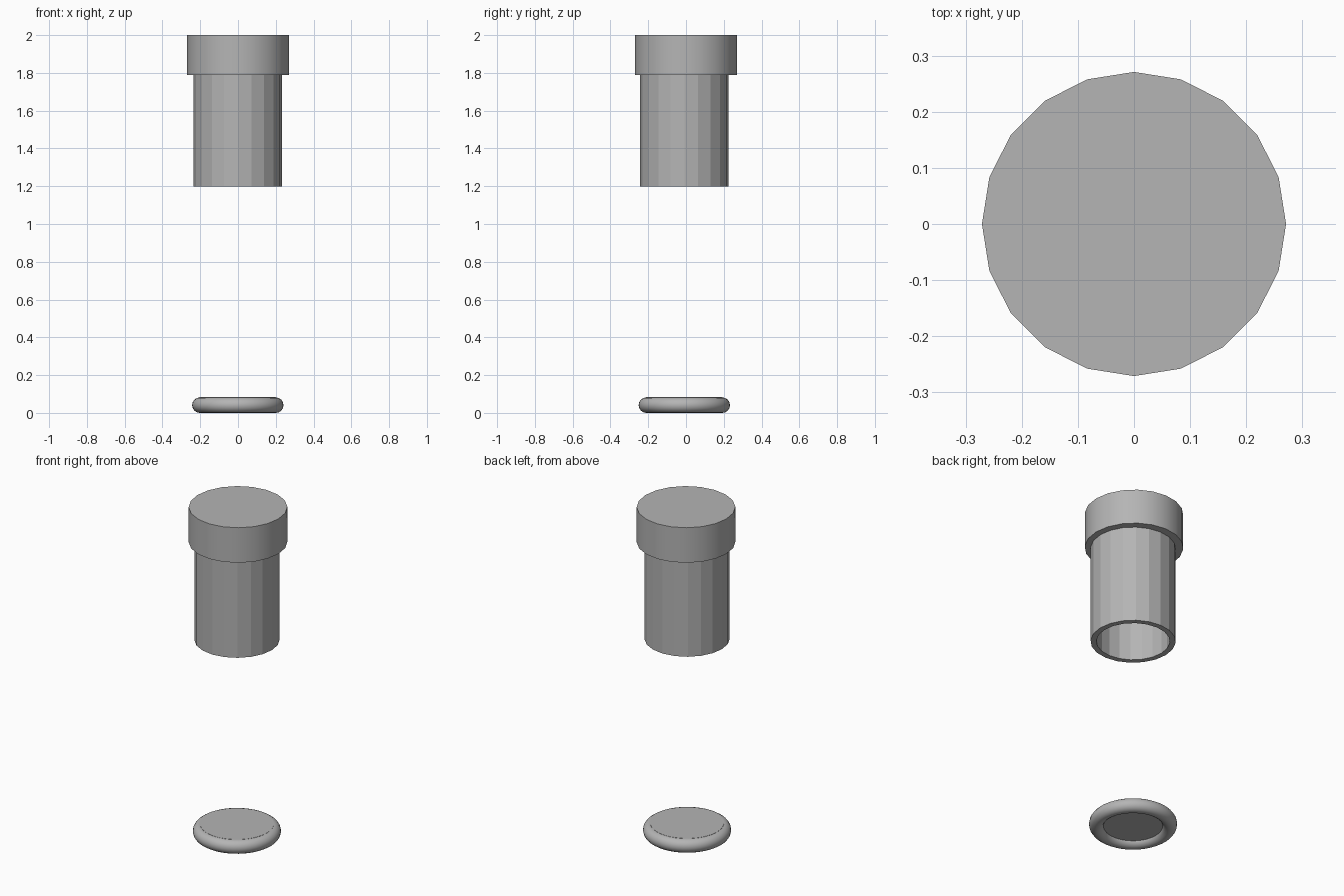
import bpy
import math

if "Cube" in bpy.data.objects:
    bpy.data.objects.remove(bpy.data.objects["Cube"])

SIDES = 20
TUBE_R, WALL = 0.234, 0.032
OX, OY = -0.001, -0.009     # tube and foot sit slightly off the cap's axis

grey = bpy.data.materials.new("dark_grey")
grey.diffuse_color = (0.46, 0.46, 0.46, 1)
grey.use_nodes = True
grey.node_tree.nodes["Principled BSDF"].inputs["Base Color"].default_value = grey.diffuse_color


def lathe(name, profile, sides, x=0, y=0, closed=False):
    """Revolve (radius, z) points round z; open profiles get end faces."""
    verts = []
    for r, z in profile:
        for i in range(sides):
            a = 2 * math.pi * i / sides
            verts.append((x + r * math.cos(a), y + r * math.sin(a), z))
    n = len(profile)
    faces = []
    for j in range(n if closed else n - 1):
        a, b = j * sides, ((j + 1) % n) * sides
        for i in range(sides):
            k = (i + 1) % sides
            faces.append((a + i, a + k, b + k, b + i))
    if not closed:
        faces.append(tuple(reversed(range(sides))))
        faces.append(tuple(range((n - 1) * sides, n * sides)))
    mesh = bpy.data.meshes.new(name)
    mesh.from_pydata(verts, [], faces)
    mesh.materials.append(grey)
    ob = bpy.data.objects.new(name, mesh)
    bpy.context.collection.objects.link(ob)
    return ob


def smooth(ob):
    bpy.ops.object.select_all(action='DESELECT')
    ob.select_set(True)
    bpy.context.view_layer.objects.active = ob
    bpy.ops.object.shade_smooth_by_angle(angle=math.radians(30))


# Wide cap
smooth(lathe("cap", [(0.271, 1.788), (0.271, 2.0)], SIDES))

# Hollow faceted tube, open at the bottom
inner = TUBE_R - WALL
lathe("tube", [(TUBE_R, 1.198), (TUBE_R, 1.795), (inner, 1.795), (inner, 1.198)],
      SIDES, OX, OY, closed=True)

# Rounded rim of the foot
minor, major = 0.041, 0.201
ring = [(major + minor * math.cos(t), minor + minor * math.sin(t))
        for t in (2 * math.pi * i / 16 for i in range(16))]
smooth(lathe("foot_rim", ring, 48, OX, OY, closed=True))

# Plate filling the rim: flush on top, recessed below
smooth(lathe("foot_plate", [(0.202, 0.028), (0.202, 0.083)], 48, OX, OY))
